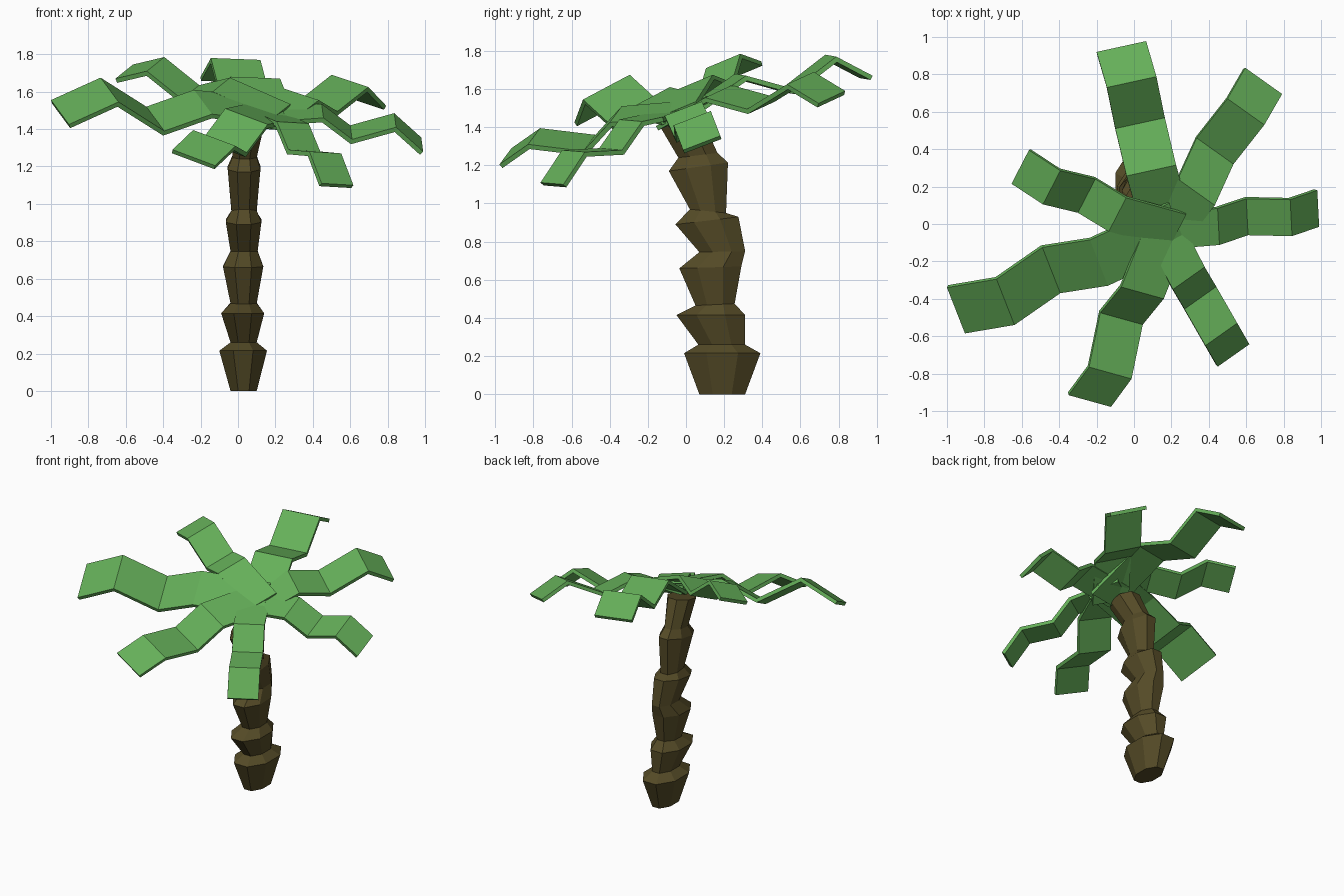
import bpy, bmesh, math
from mathutils import Vector


def material(name, color):
    m = bpy.data.materials.new(name)
    m.diffuse_color = color
    return m


def make_object(name, bm, mat):
    me = bpy.data.meshes.new(name)
    bm.to_mesh(me)
    bm.free()
    me.materials.append(mat)
    ob = bpy.data.objects.new(name, me)
    bpy.context.collection.objects.link(ob)
    return ob


bark = material("bark", (0.09, 0.07, 0.02, 1))
green = material("leaf_green", (0.13, 0.43, 0.10, 1))

# Trunk: stacked flaring rings; front y, front z, back y, back z, left x, right x
SIDES = 8
rings = [
    (0.07, 0.00, 0.31, 0.00, -0.04, 0.10),
    (-0.01, 0.215, 0.39, 0.215, -0.10, 0.155),
    (0.065, 0.26, 0.31, 0.26, -0.04, 0.10),
    (-0.05, 0.415, 0.31, 0.415, -0.09, 0.14),
    (0.05, 0.465, 0.255, 0.475, -0.04, 0.10),
    (-0.035, 0.66, 0.29, 0.67, -0.08, 0.135),
    (0.07, 0.745, 0.31, 0.75, -0.04, 0.105),
    (-0.055, 0.89, 0.275, 0.93, -0.065, 0.125),
    (0.02, 0.97, 0.21, 0.95, -0.035, 0.10),
    (-0.09, 1.17, 0.22, 1.215, -0.055, 0.12),
    (-0.04, 1.24, 0.165, 1.265, -0.03, 0.10),
    (-0.14, 1.41, 0.08, 1.45, -0.03, 0.14),
]
bm = bmesh.new()
loops = []
k = 1 / math.cos(math.pi / SIDES)
for y0, z0, y1, z1, x0, x1 in rings:
    loop = []
    for i in range(SIDES):
        a = 2 * math.pi * (i + 0.5) / SIDES
        c, s = math.cos(a) * k, math.sin(a) * k
        loop.append(bm.verts.new(((x0 + x1) / 2 + c * (x1 - x0) / 2,
                                  (y0 + y1) / 2 + s * (y1 - y0) / 2,
                                  (z0 + z1) / 2 + s * (z1 - z0) / 2)))
    loops.append(loop)
for a, b in zip(loops, loops[1:]):
    for i in range(SIDES):
        j = (i + 1) % SIDES
        bm.faces.new((a[i], a[j], b[j], b[i]))
bm.faces.new(loops[0][::-1])
bm.faces.new(loops[-1])
make_object("trunk", bm, bark)

# Leaves: folded strips. Each row is one corner of a crosswise fold plus the
# vector across; folds run from the tip inwards.
CROWN = Vector((0.17, -0.03, 1.49))
leaves = {
    "back": ((0.265, 0.058, -0.01),
             [(-0.20, 0.92, 1.68), (-0.145, 0.73, 1.78),
              (-0.10, 0.51, 1.61), (-0.04, 0.257, 1.68)]),
    "back_right": ((0.197, -0.14, -0.065),
                   [(0.595, 0.835, 1.59), (0.50, 0.67, 1.69),
                    (0.335, 0.46, 1.56), (0.235, 0.24, 1.62)]),
    "right": ((0.01, -0.195, -0.075),
              [(0.98, 0.18, 1.355), (0.835, 0.13, 1.485),
               (0.60, 0.135, 1.42), (0.447, 0.083, 1.535)]),
    "front_right": ((-0.17, -0.12, 0.01),
                    [(0.617, -0.643, 1.10), (0.552, -0.53, 1.27),
                     (0.44, -0.335, 1.28), (0.378, -0.23, 1.43)]),
    "front": ((0.227, -0.063, -0.085),
              [(-0.35, -0.915, 1.29), (-0.24, -0.765, 1.395),
               (-0.18, -0.475, 1.36), (-0.068, -0.337, 1.51)]),
    "left_front": ((0.096, -0.245, -0.13),
                   [(-1.0, -0.34, 1.555), (-0.735, -0.295, 1.675),
                    (-0.49, -0.125, 1.52), (-0.235, -0.085, 1.61)]),
    "left_back": ((0.093, 0.18, 0.075),
                  [(-0.655, 0.215, 1.67), (-0.487, 0.105, 1.71),
                   (-0.30, 0.06, 1.56), (-0.135, -0.04, 1.60)]),
}
for n, (name, (across, folds)) in enumerate(leaves.items()):
    w = Vector(across)
    pts = [Vector(p) for p in folds]
    # inner end runs slightly past the crown centre, leaves stacked on one another
    mid = pts[-1] + w / 2
    inward = (CROWN - mid).normalized()
    end = CROWN + inward * 0.07 + Vector((0, 0, 0.012 * (n - 3)))
    pts.append(end - w * 0.45)
    bm = bmesh.new()
    rows = [(bm.verts.new(p), bm.verts.new(p + w)) for p in pts]
    for a, b in zip(rows, rows[1:]):
        f = bm.faces.new((a[0], a[1], b[1], b[0]))
        f.normal_update()
        if f.normal.z < 0:
            f.normal_flip()
    ob = make_object("leaf_" + name, bm, green)
    mod = ob.modifiers.new("thickness", "SOLIDIFY")
    mod.thickness = 0.025
    mod.offset = -1
    mod.use_even_offset = True
